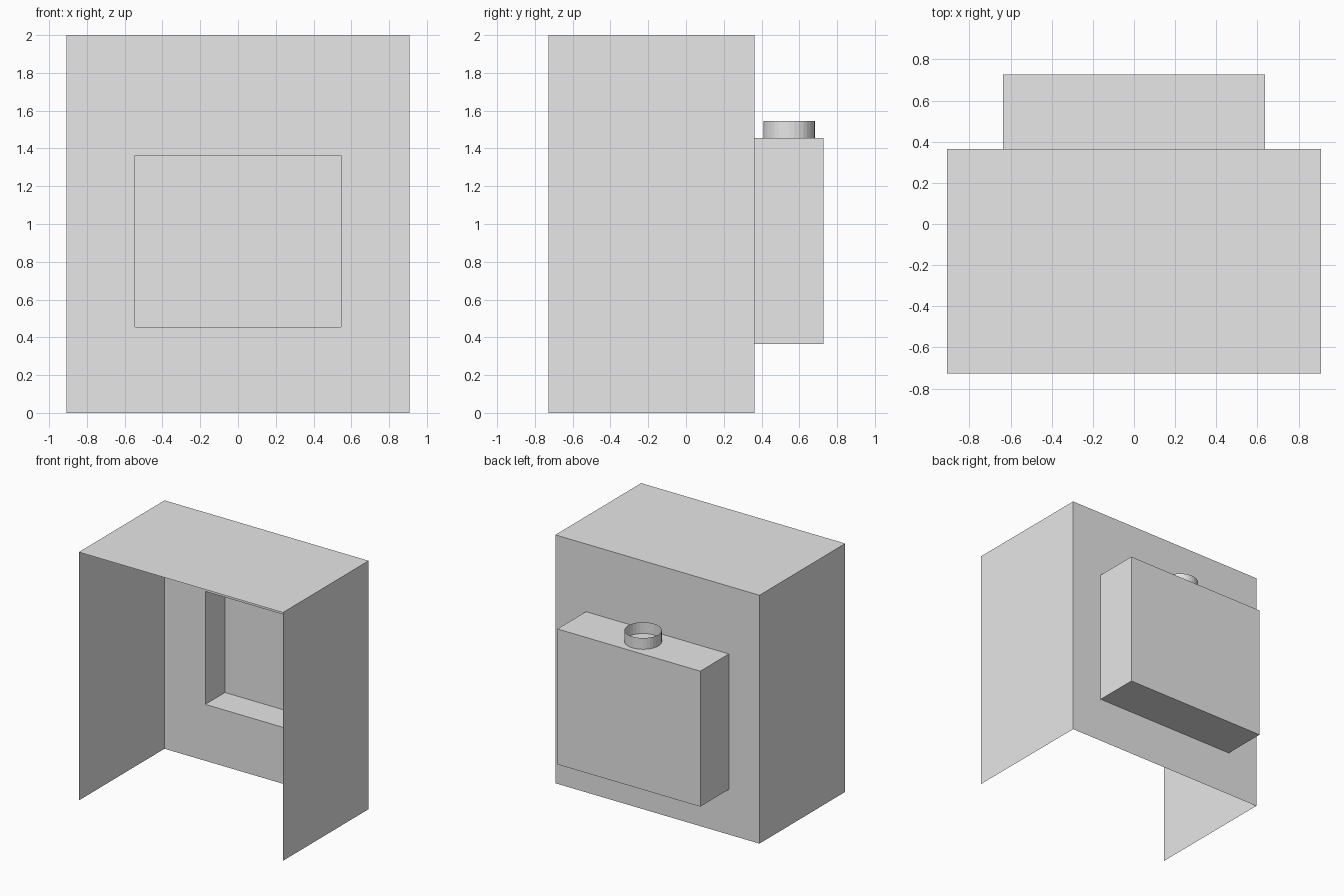
import bpy
import bmesh

cube = bpy.data.objects.get("Cube")
if cube:
    bpy.data.objects.remove(cube, do_unlink=True)

# Single plain colour
COLOR = (0.8, 0.8, 0.8, 1.0)
grey = bpy.data.materials.new("light grey")
grey.use_nodes = True
grey.diffuse_color = COLOR
grey.node_tree.nodes["Principled BSDF"].inputs["Base Color"].default_value = COLOR


def add_object(name, bm):
    mesh = bpy.data.meshes.new(name)
    bm.to_mesh(mesh)
    bm.free()
    mesh.materials.append(grey)
    obj = bpy.data.objects.new(name, mesh)
    bpy.context.scene.collection.objects.link(obj)
    return obj


def sheet(name, loops, cap=False, skip=()):
    """Thin sheet through rectangles (half width, bottom, top, y)."""
    bm = bmesh.new()
    rings = [[bm.verts.new(p) for p in ((-w, y, low), (w, y, low), (w, y, high), (-w, y, high))]
             for w, low, high, y in loops]
    for a, b in zip(rings, rings[1:]):
        for i in range(4):
            if i not in skip:
                j = (i + 1) % 4
                bm.faces.new((a[i], a[j], b[j], b[i]))
    if cap:
        bm.faces.new(rings[-1])
    return add_object(name, bm)


U = 1 / 11            # size module
FRONT, WALL, BACK = -8 * U, 4 * U, 8 * U
wide = (10 * U, 0, 2)
window = (6 * U, 5 * U, 15 * U)
case = (7 * U, 4 * U, 16 * U)

# Cabinet sides and top, open at the front and underneath
sheet("cabinet_shell", [(*wide, FRONT), (*wide, WALL)], skip=(0,))

# Back panel with its window and the recess behind it
sheet("back_panel_and_recess",
      [(*wide, WALL), (*window, WALL), (*window, WALL + 0.25)], cap=True)

# Case on the back
sheet("rear_case", [(*case, WALL), (*case, BACK)], cap=True)

# Open round collar on top of the case
bm = bmesh.new()
bmesh.ops.create_cone(bm, cap_ends=False, segments=32, radius1=1.5 * U,
                      radius2=1.5 * U, depth=U)
collar = add_object("round_collar", bm)
collar.location = (0, 6 * U, 16.5 * U)
